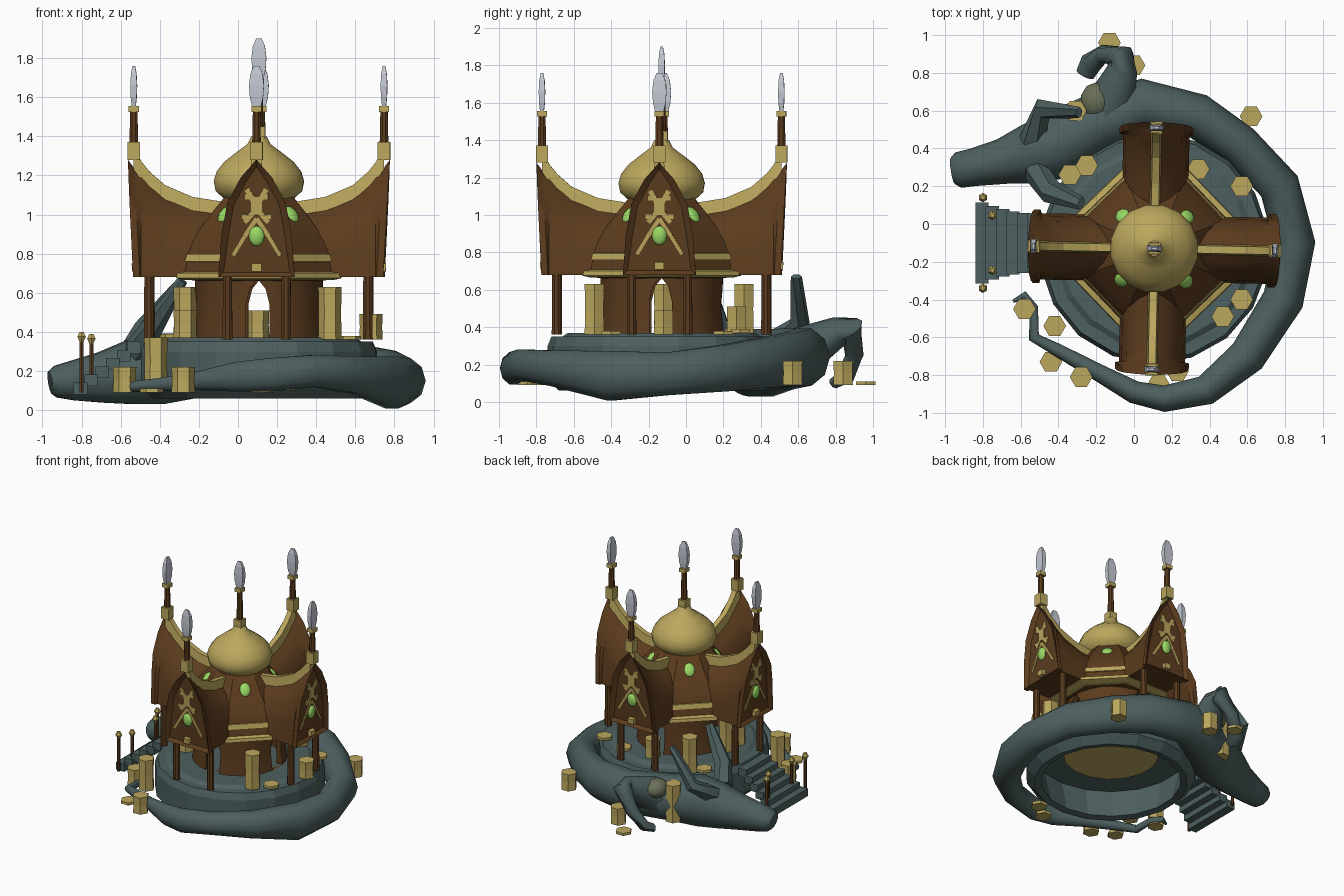
import bpy, bmesh, math
from mathutils import Vector, Matrix

cube = bpy.data.objects.get("Cube")
if cube:
    bpy.data.objects.remove(cube, do_unlink=True)

CENTRE = Vector((0.107, -0.13, 0))
HOUSE = Matrix.Translation(CENTRE) @ Matrix.Rotation(math.radians(-1.1), 4, "Z")


def make_material(name, red, green, blue):
    material = bpy.data.materials.new(name)
    material.use_nodes = True
    colour = (red, green, blue, 1)
    material.diffuse_color = colour
    material.node_tree.nodes["Principled BSDF"].inputs["Base Color"].default_value = colour
    return material


WOOD = make_material("brown wood", .107, .045, .013)
GOLD = make_material("gold", .5, .39, .11)
STONE = make_material("grey green stone", .075, .115, .115)
OLIVE = make_material("olive patch", .14, .16, .095)
GEM = make_material("green gem", .32, .7, .13)
SILVER = make_material("silver", .55, .58, .65)


def finish(name, mesh_data, material, smooth=None, matrix=None):
    """Turn a bmesh into a named, coloured object."""
    bmesh.ops.recalc_face_normals(mesh_data, faces=mesh_data.faces)
    mesh = bpy.data.meshes.new(name)
    mesh_data.to_mesh(mesh)
    mesh_data.free()
    mesh.materials.append(material)
    item = bpy.data.objects.new(name, mesh)
    bpy.context.collection.objects.link(item)
    if matrix is not None:
        item.matrix_world = matrix
    if smooth:
        bpy.ops.object.select_all(action="DESELECT")
        item.select_set(True)
        bpy.context.view_layer.objects.active = item
        bpy.ops.object.shade_smooth_by_angle(angle=math.radians(smooth))
    return item


def loft(name, rings, material, smooth=None, matrix=None, closed=False):
    """Join rings of points into one skin."""
    bm = bmesh.new()
    loops = [[bm.verts.new(p) for p in ring] for ring in rings]
    pairs = list(zip(loops, loops[1:])) + ([(loops[-1], loops[0])] if closed else [])
    for a, b in pairs:
        for i in range(len(a)):
            j = (i + 1) % len(a)
            bm.faces.new((a[i], a[j], b[j], b[i]))
    if not closed:
        bm.faces.new(loops[0])
        bm.faces.new(loops[-1])
    return finish(name, bm, material, smooth, matrix)


def lathe(name, profile, material, sides=16, smooth=None, turn=0.5, stretch=(1, 1), matrix=HOUSE, closed=False):
    angles = [math.tau * (i + turn) / sides for i in range(sides)]
    rings = [[(r * math.cos(a) * stretch[0], r * math.sin(a) * stretch[1], z) for a in angles]
             for r, z in profile]
    return loft(name, rings, material, smooth, matrix, closed)


def tube(name, path, material, sides=10, smooth=50):
    """Path entries are x, y, z, half width, half height."""
    points = [Vector(p[:3]) for p in path]
    rings = []
    for i, p in enumerate(points):
        along = (points[min(i + 1, len(path) - 1)] - points[max(i - 1, 0)]).normalized()
        side = along.cross(Vector((0, 0, 1))).normalized()
        up = side.cross(along)
        angles = [math.tau * k / sides for k in range(sides)]
        rings.append([p + side * path[i][3] * math.cos(a) + up * path[i][4] * math.sin(a) for a in angles])
    return loft(name, rings, material, smooth)


def box(name, low, high, material, matrix):
    rings = [[(low[0], low[1], z), (high[0], low[1], z), (high[0], high[1], z), (low[0], high[1], z)]
             for z in (low[2], high[2])]
    return loft(name, rings, material, matrix=matrix)


def ellipsoid(name, matrix, size, material):
    bm = bmesh.new()
    bmesh.ops.create_uvsphere(bm, u_segments=10, v_segments=6, radius=1)
    bmesh.ops.scale(bm, vec=size, verts=bm.verts)
    finish(name, bm, material, 60, matrix)


# hollow round platform with a raised floor
lathe("platform", [(.5, .07), (.55, .06), (.61, .12), (.61, .3), (.59, .35), (.53, .35), (.5, .37),
                   (.02, .37), (.02, .3), (.55, .3)], STONE, 18, closed=True)
lathe("floor_underside", [(.34, .28), (.34, .31)], GOLD)

# round wall with a pointed doorway on each side
wall = lathe("house_wall", [(.34, .36), (.325, .5), (.33, .68), (.29, .68), (.29, .36)], WOOD, 24, 30, closed=True)
arch = [(-.06, .37), (.06, .37), (.06, .54), (.04, .62), (0, .67), (-.04, .62), (-.06, .54)]
for turn in (0, 1):
    spin = HOUSE @ Matrix.Rotation(turn * math.pi / 2, 4, "Z")
    cutter = loft("doorway_cutter", [[(x, y, z) for x, z in arch] for y in (-.6, .6)], WOOD, matrix=spin)
    cutter.hide_render = True
    cut = wall.modifiers.new("doorways", "BOOLEAN")
    cut.operation, cut.solver, cut.object = "DIFFERENCE", "EXACT", cutter
    bpy.context.view_layer.objects.active = wall
    bpy.ops.object.modifier_apply(modifier=cut.name)
    bpy.data.objects.remove(cutter, do_unlink=True)

# eight-sided roof with gold bands and onion dome
lathe("roof", [(.33, .66), (.43, .67), (.42, .7), (.4, .8), (.37, .86), (.33, .92), (.25, 1.02), (.18, 1.1)],
      WOOD, 8, 30)
lathe("lower_gold_band", [(.41, .665), (.455, .675), (.45, .7), (.41, .71)], GOLD, 8)
lathe("upper_gold_band", [(.38, .75), (.415, .76), (.405, .795), (.36, .81)], GOLD, 8)
lathe("onion_dome", [(.14, 1.06), (.18, 1.08), (.225, 1.12), (.235, 1.17), (.22, 1.22), (.18, 1.27),
                     (.115, 1.32), (.06, 1.36), (.04, 1.4)], GOLD, 16, 40)


def finial(name, distance, base, height, matrix):
    """Gold block, wooden shaft, collar and flat silver blade."""
    box(name + "_block", (distance - .032, -.032, base), (distance + .032, .032, base + .09), GOLD, matrix)
    place = matrix @ Matrix.Translation((distance, 0, base))
    lathe(name + "_shaft", [(.024, .08), (.02, height)], WOOD, 8, matrix=place)
    box(name + "_collar", (-.026, -.026, height - .015), (.026, .026, height + .015), GOLD, place)
    blade = [(.028, 0), (.048, .06), (.054, .12), (.044, .18), (.02, .22)]
    lathe(name + "_blade", [(r, z + height) for r, z in blade], SILVER, 4, stretch=(.45, 1), matrix=place)


finial("dome_finial", 0, 1.36, .32, HOUSE @ Matrix.Rotation(math.pi / 2, 4, "Z"))

# four gabled wings
RIDGE = [(.15, 1.01), (.34, 1.04), (.48, 1.1), (.56, 1.17), (.6, 1.22), (.605, 1.23), (.64, 1.28)]
GABLE = [(.195, 0), (.18, .35), (.15, .63), (.08, .85), (0, 1)]
FACE = Matrix.Translation((.617, 0, .68)) @ Matrix.Rotation(math.atan2(.03, .6), 4, "Y")


def wing(name, matrix):
    bm = bmesh.new()
    outline = GABLE + [(-u, t) for u, t in reversed(GABLE[:-1])]
    loops = []
    for r, top in RIDGE:
        lean = .03 if r > .6 else 0
        narrow = 1 if r > .6 else .9
        loops.append([bm.verts.new((r + lean * t, u * narrow, .68 + (top - .68) * t)) for u, t in outline])
    for a, b in zip(loops, loops[1:]):
        for i in range(len(a)):
            j = (i + 1) % len(a)
            bm.faces.new((a[i], a[j], b[j], b[i]))
    bm.faces.new(loops[0])
    end = bm.faces.new(loops[-1])
    bmesh.ops.recalc_face_normals(bm, faces=bm.faces)
    bmesh.ops.inset_individual(bm, faces=[end], thickness=.035)
    bmesh.ops.translate(bm, verts=end.verts, vec=(-.025, 0, 0))
    finish(name, bm, WOOD, 25, matrix)
    # gold ridge cap
    rings = [[(r, -.03, z - .05), (r, .03, z - .05), (r, .02, z + .05), (r, -.02, z + .05)] for r, z in RIDGE]
    loft(name + "_ridge_cap", rings, GOLD, matrix=matrix)
    finial(name + "_finial", .64, 1.28, .26, matrix)

    # gold tracery on the gable face
    def strip(u, low, v, high, width):
        a, b = Vector((0, u, low)), Vector((0, v, high))
        side = (b - a).normalized().cross(Vector((1, 0, 0))) * width
        ring = [a + side, a - side, b - side, b + side]
        loft(name + "_tracery", [[p + Vector((x, 0, 0)) for p in ring] for x in (-.004, .005)],
             GOLD, matrix=matrix @ FACE)

    for s in (-1, 1):
        strip(0, .3, s * .06, .21, .011)
        strip(s * .06, .21, s * .12, .11, .009)
        strip(0, .35, s * .06, .28, .012)
        strip(0, .36, s * .05, .45, .013)
        strip(s * .03, .41, s * .06, .41, .012)
        strip(s * .045, .31, s * .075, .31, .012)
    strip(0, .32, 0, .41, .028)
    ellipsoid(name + "_gem", matrix @ FACE @ Matrix.Translation((.005, 0, .21)), (.02, .04, .052), GEM)
    box(name + "_knob", (0, -.025, .03), (.03, .025, .07), GOLD, matrix @ FACE)
    # support posts
    for s in (-1, 1):
        lathe(name + "_post", [(.027, .36), (.025, .7)], WOOD, 8,
              matrix=matrix @ Matrix.Translation((.56, s * .15, 0)))


for i, side in enumerate(("left", "back", "right", "front")):
    spin = HOUSE @ Matrix.Rotation(i * math.pi / 2, 4, "Z")
    wing(side + "_wing", spin)
    ellipsoid("roof_gem", spin @ Matrix.Rotation(math.pi / 4, 4, "Z") @ Matrix.Translation((.24, 0, 1))
              @ Matrix.Rotation(-.65, 4, "Y"), (.02, .042, .052), GEM)

# flared staircase
STEPS = 6
for i in range(STEPS):
    x, top = -.84 + .055 * i, .14 + .042 * i
    half = .215 - .022 * i + .002 * i * i
    box("stair_step", (x, -.1 - half, top - .06), (x + .07, -.1 + half, top), STONE, Matrix())
for y, x, low, high in ((.24, -.8, .09, .36), (.145, -.75, .14, .35)):
    for s in (-1, 1):
        spot = Matrix.Translation((x, -.1 + s * y, 0))
        lathe("stair_post", [(.012, low), (.012, high)], WOOD, 6, matrix=spot)
        lathe("stair_post_knob", [(.012, high - .01), (.025, high + .015), (.012, high + .04)], GOLD, 6, matrix=spot)

# coiled serpent, from tail to snout
tube("serpent_body", [
    (-.64, -.41, .12, .01, .01), (-.58, -.375, .12, .02, .02), (-.53, -.44, .12, .022, .025),
    (-.53, -.6, .12, .03, .03), (-.4, -.67, .13, .035, .035), (-.2, -.78, .15, .045, .05),
    (0, -.89, .17, .06, .08), (.16, -.925, .18, .07, .09), (.38, -.88, .2, .08, .085),
    (.6, -.7, .18, .1, .1), (.79, -.4, .14, .11, .14), (.85, -.1, .15, .11, .12),
    (.77, .2, .18, .11, .13), (.56, .42, .21, .11, .14), (.34, .57, .23, .12, .15),
    (.05, .63, .24, .14, .16), (-.2, .53, .23, .16, .17), (-.42, .41, .21, .18, .19),
    (-.55, .37, .19, .16, .17), (-.7, .33, .165, .12, .135), (-.85, .3, .15, .1, .105),
    (-.93, .285, .145, .095, .085), (-.96, .28, .14, .07, .06)], STONE)
tube("serpent_leg", [(-.14, .6, .26, .14, .14), (-.06, .82, .38, .08, .08), (-.06, .88, .4, .07, .07),
                     (-.16, .9, .25, .05, .05), (-.23, .85, .13, .06, .04), (-.26, .79, .1, .05, .03)], STONE, 8)
tube("outer_horn", [(-.54, .44, .3, .07, .07), (-.48, .61, .42, .06, .05), (-.29, .59, .67, .03, .02)], STONE, 6)
tube("inner_horn", [(-.52, .28, .3, .07, .07), (-.44, .17, .42, .065, .055), (-.28, .11, .66, .035, .02)], STONE, 6)
ellipsoid("shoulder_patch", Matrix.Translation((-.2, .65, .34)), (.085, .1, .07), OLIVE)

# gold hexagonal pillars and loose coins
PILLARS = [(-.58, -.45, .09, .22), (-.42, -.54, .13, .37), (-.28, -.81, .09, .22), (0, .84, .09, .22),
           (.62, .57, .09, .22), (-.31, .6, .1, .39), (-.25, .31, .36, .63), (-.27, -.12, .36, .63),
           (-.27, -.26, .36, .51), (.1, .27, .36, .51), (.47, -.49, .36, .63), (.68, -.12, .36, .49)]
for x, y, low, high in PILLARS:
    lathe("gold_pillar", [(.06, low), (.057, (low + high) / 2), (.06, high)], GOLD, 6, turn=0,
          matrix=Matrix.Translation((x, y, 0)))
for x, y, low in ((-.13, .96, .09), (-.44, -.73, .09), (.13, -.85, .09), (.23, -.78, .1),
                  (.57, .2, .36), (.57, -.4, .36), (.34, .29, .37), (-.34, .26, .37)):
    lathe("gold_coin", [(.06, low), (.06, low + .02)], GOLD, 6, turn=0, matrix=Matrix.Translation((x, y, 0)))
